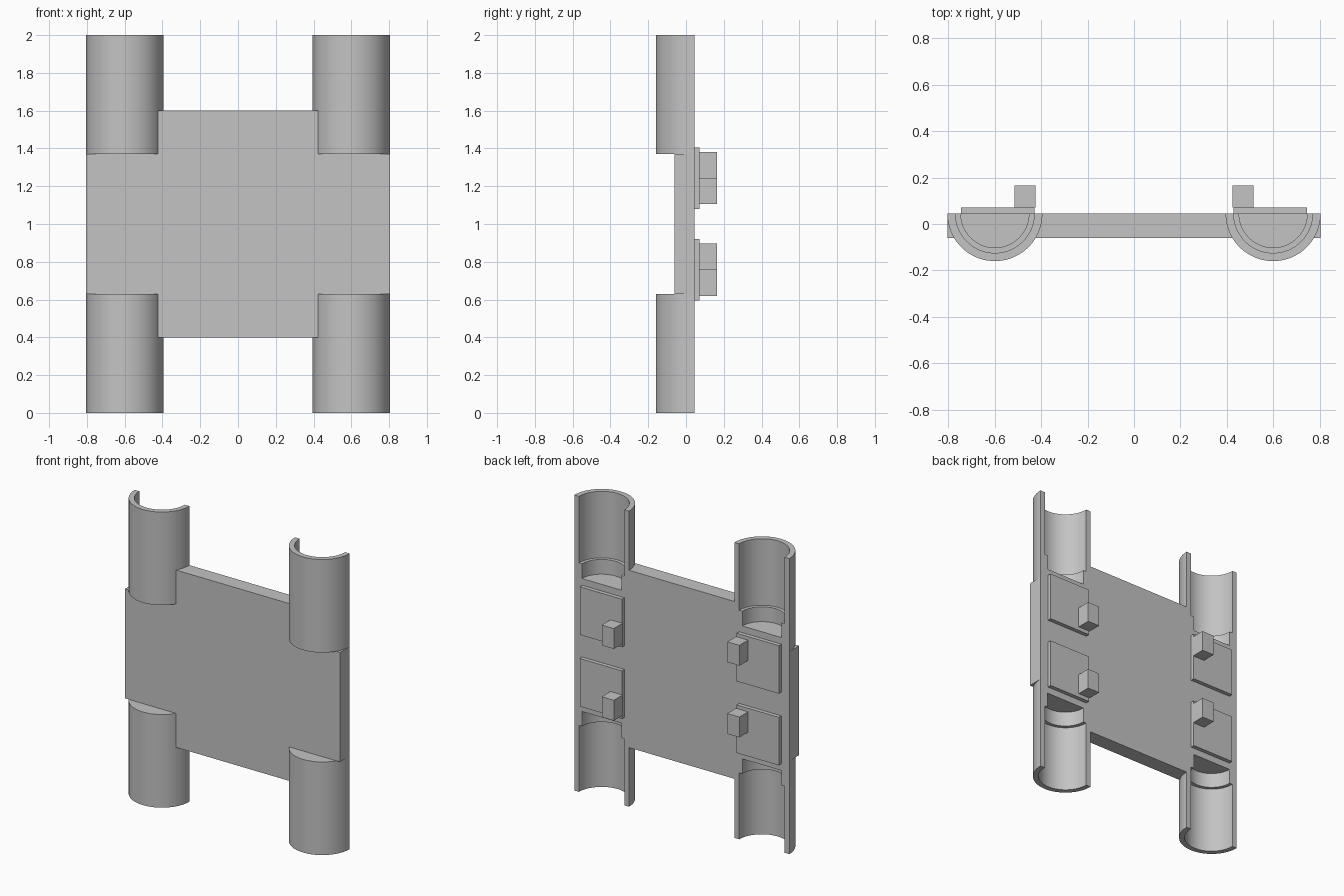
import bpy, bmesh, math
from mathutils import Vector

if "Cube" in bpy.data.objects:
    bpy.data.objects.remove(bpy.data.objects["Cube"])

grey = bpy.data.materials.new("plain_grey")
grey.diffuse_color = (0.55, 0.55, 0.55, 1)
grey.use_nodes = True
grey.node_tree.nodes["Principled BSDF"].inputs["Base Color"].default_value = grey.diffuse_color

BACK = 0.045      # flat rear plane shared by plate and sockets
PIPE_X = 0.6      # socket axis


def finish(bm, name, smooth=False):
    bmesh.ops.remove_doubles(bm, verts=bm.verts, dist=1e-5)
    bmesh.ops.recalc_face_normals(bm, faces=bm.faces)
    mesh = bpy.data.meshes.new(name)
    bm.to_mesh(mesh)
    bm.free()
    mesh.materials.append(grey)
    obj = bpy.data.objects.new(name, mesh)
    bpy.context.collection.objects.link(obj)
    if smooth:
        bpy.ops.object.select_all(action='DESELECT')
        obj.select_set(True)
        bpy.context.view_layer.objects.active = obj
        bpy.ops.object.shade_smooth_by_angle(angle=math.radians(30))
    return obj


def box(name, x0, x1, y0, y1, z0, z1):
    bm = bmesh.new()
    bmesh.ops.create_cube(bm, size=1)
    for v in bm.verts:
        v.co = (x1 if v.co.x > 0 else x0,
                y1 if v.co.y > 0 else y0,
                z1 if v.co.z > 0 else z0)
    return finish(bm, name)


def half_socket(name, x, top):
    # stepped bore with a closed inner end, revolved half a turn
    profile = [(0.205, 0), (0.205, 0.63), (0, 0.63), (0, 0.55),
               (0.147, 0.55), (0.147, 0.45), (0.17, 0.45), (0.17, 0)]
    bm = bmesh.new()
    verts = [bm.verts.new((x + r, BACK, 2 - z if top else z)) for r, z in profile]
    face = bm.faces.new(verts)
    bmesh.ops.spin(bm, geom=[face] + list(face.edges) + verts,
                   cent=(x, BACK, 0), axis=(0, 0, 1),
                   angle=-math.pi, steps=40, use_duplicate=False)
    # keep both flat ends so the shell is closed
    bm.verts.ensure_lookup_table()
    if not any(f.is_valid and len(f.verts) == 8 and
               all(v.co.x > x - 1e-4 for v in f.verts) for f in bm.faces):
        bm.faces.new(bm.verts[:8])
    return finish(bm, name, smooth=True)


# Cross-shaped plate, notched at the corners for the sockets
bm = bmesh.new()
quarter = [(0.805, 0.63), (0.43, 0.63), (0.43, 0.4)]
outline = quarter + [(-x, z) for x, z in reversed(quarter)]
outline += [(x, 2 - z) for x, z in reversed(outline)]
front = bm.faces.new([bm.verts.new((x, -0.06, z)) for x, z in outline])
ext = bmesh.ops.extrude_face_region(bm, geom=[front], use_keep_orig=True)
moved = [g for g in ext["geom"] if isinstance(g, bmesh.types.BMVert)]
bmesh.ops.translate(bm, verts=moved, vec=Vector((0, BACK + 0.06, 0)))
finish(bm, "plate")

for side, s in (("left", -1), ("right", 1)):
    # Half-round sockets
    half_socket(side + "_lower_socket", s * PIPE_X, False)
    half_socket(side + "_upper_socket", s * PIPE_X, True)
    # Rear pads, each with a block near its inner edge
    for level, z in (("lower", 0.595), ("upper", 1.08)):
        xs = sorted((s * 0.43, s * 0.745))
        box(f"{side}_{level}_pad", *xs, BACK, 0.072, z, z + 0.325)
        xs = sorted((s * 0.425, s * 0.515))
        zb = z + (0.025 if s > 0 else 0.163)
        box(f"{side}_{level}_block", *xs, 0.072, 0.165, zb, zb + 0.138)
